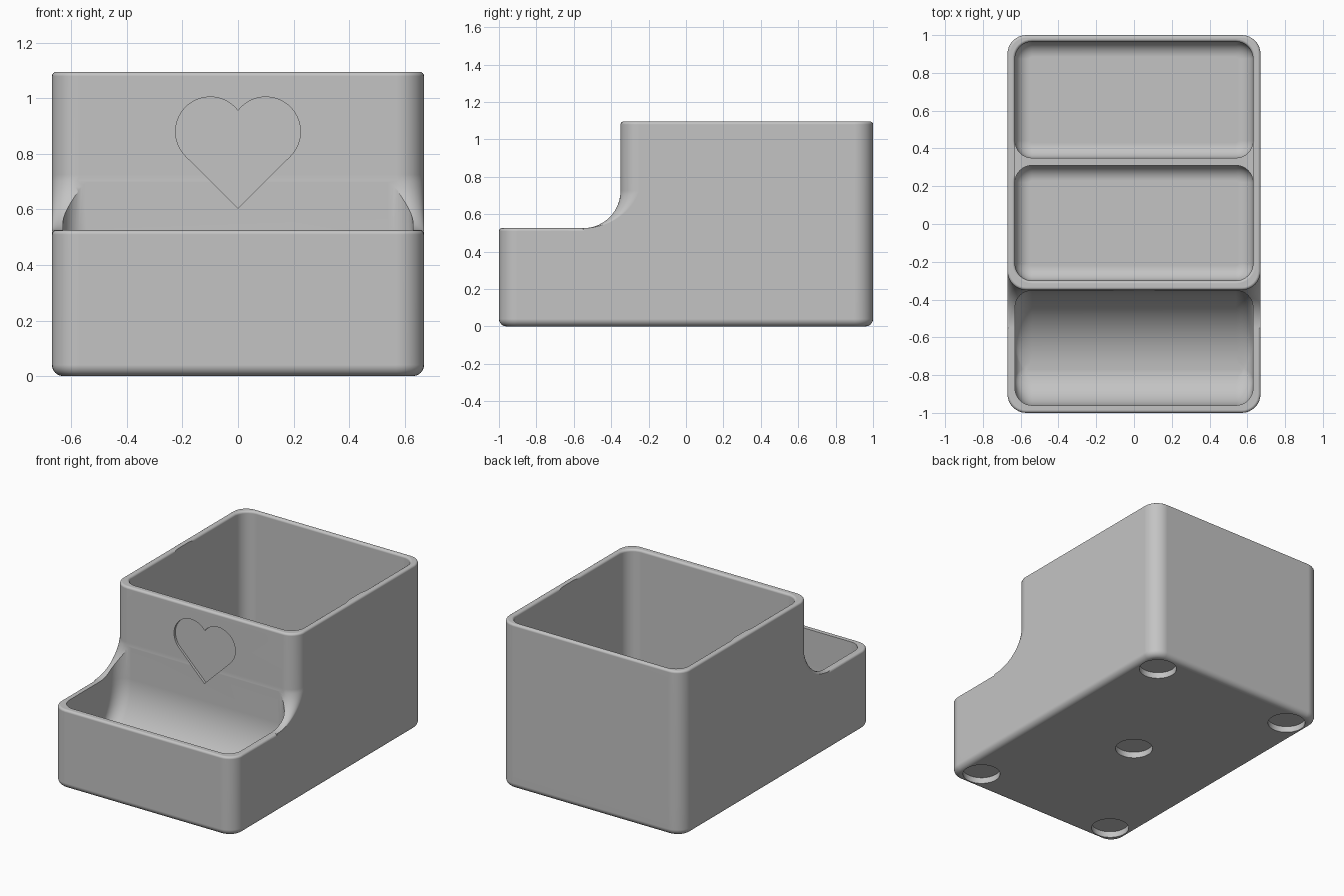
import bpy, bmesh, math

cube = bpy.data.objects.get("Cube")
if cube:
    bpy.data.objects.remove(cube, do_unlink=True)

HX, FRONT, BACK, STEP = 0.67, -1.0, 1.0, -0.35   # outer half width and depths
TRAY_Z, TOP_Z, FLOOR = 0.525, 1.095, 0.07        # heights
CORNER, SWEEP, RIM, WALL = 0.1, 0.2, 0.015, 0.04

grey = bpy.data.materials.new("plain_grey")
grey.use_nodes = True
grey.diffuse_color = (0.55, 0.55, 0.55, 1)
grey.node_tree.nodes["Principled BSDF"].inputs["Base Color"].default_value = (0.55, 0.55, 0.55, 1)


def rounded_rect(z, hx, y0, y1, rf, rb, n=9):
    """Plan outline with separate front and rear corner radii."""
    pts = []
    corners = [(hx - rf, y0 + rf, rf, 270), (hx - rb, y1 - rb, rb, 0),
               (rb - hx, y1 - rb, rb, 90), (rf - hx, y0 + rf, rf, 180)]
    for cx, cy, r, start in corners:
        for i in range(n):
            a = math.radians(start + 90 * i / (n - 1))
            pts.append((cx + r * math.cos(a), cy + r * math.sin(a), z))
    return pts


def loft(name, rings):
    """Closed solid through a stack of equal-length outlines."""
    bm = bmesh.new()
    loops = [[bm.verts.new(p) for p in ring] for ring in rings]
    count = len(loops[0])
    for low, high in zip(loops, loops[1:]):
        for i in range(count):
            j = (i + 1) % count
            bm.faces.new((low[i], low[j], high[j], high[i]))
    bm.faces.new(loops[0][::-1])
    bm.faces.new(loops[-1])
    bmesh.ops.recalc_face_normals(bm, faces=bm.faces)
    mesh = bpy.data.meshes.new(name)
    bm.to_mesh(mesh)
    bm.free()
    mesh.materials.append(grey)
    obj = bpy.data.objects.new(name, mesh)
    bpy.context.collection.objects.link(obj)
    return obj


def activate(obj):
    bpy.ops.object.select_all(action='DESELECT')
    obj.select_set(True)
    bpy.context.view_layer.objects.active = obj


def combine(target, other, operation):
    """Apply a boolean and discard the helper."""
    other.hide_render = True
    mod = target.modifiers.new("combine", 'BOOLEAN')
    mod.operation, mod.object, mod.solver = operation, other, 'EXACT'
    activate(target)
    bpy.ops.object.modifier_apply(modifier=mod.name)
    bpy.data.objects.remove(other, do_unlink=True)


def inset(h, r):
    """Horizontal inset of a rounded bottom edge at height h."""
    return r - math.sqrt(max(0, h * (2 * r - h))) if h < r else 0


def outer_ring(z, d, y0=FRONT, rf=CORNER):
    return rounded_rect(z, HX - d, y0 + d, BACK - d, max(rf - d, 0.004), CORNER - d)


def rim_rings(z, y0):
    steps = [math.pi / 2 * i / 4 for i in range(5)]
    return [outer_ring(z - RIM + RIM * math.sin(a), RIM * (1 - math.cos(a)), y0) for a in steps]


def cavity(name, y0, y1, top, r_front, r_back, r_side, flare):
    """Compartment cutter with a rounded floor and an optional softened mouth."""
    biggest = max(r_front, r_back)
    rings = []
    for i in range(17):
        h = biggest * (1 - math.cos(math.pi / 2 * i / 16))
        a, b, s = inset(h, r_front), inset(h, r_back), inset(h, r_side)
        r = min(CORNER - 0.01 - s, (y1 - b - y0 - a) / 2.05)
        rings.append(rounded_rect(FLOOR + h, HX - WALL - s, y0 + a, y1 - b, r, r))
    r = CORNER - 0.01
    if flare:
        for i in range(5):
            t = math.pi / 2 * i / 4
            d = RIM * (1 - math.cos(t))
            rings.append(rounded_rect(top - RIM + RIM * math.sin(t), HX - WALL + d,
                                      y0 - d, y1 + d, r + d, r + d))
        top += 0.05
        rings.append(rounded_rect(top, HX - WALL + RIM, y0 - RIM, y1 + RIM, r + RIM, r + RIM))
    else:
        rings.append(rounded_rect(top, HX - WALL, y0, y1, r, r))
    return loft(name, rings)


# Low body with rounded bottom edge and front rim
bottom = [outer_ring(h, inset(h, 0.04))
          for h in [0.04 * (1 - math.cos(math.pi / 2 * i / 6)) for i in range(7)]]
organizer = loft("desk_organizer", bottom + rim_rings(TRAY_Z, FRONT))

# Tall rear body, sweeping down into the low tray sides
sweep = [outer_ring(0.2, 0, STEP - SWEEP, 0.004)]
for i in range(15):
    a = math.pi / 2 * i / 14
    sweep.append(outer_ring(TRAY_Z + SWEEP * (1 - math.cos(a)), 0,
                            STEP - SWEEP * (1 - math.sin(a)), max(0.004, CORNER * i / 14)))
combine(organizer, loft("rear_body", sweep + rim_rings(TOP_Z, STEP)), 'UNION')

# Compartments: scooped front tray, then two deep bins
combine(organizer, cavity("tray_cutter", -0.96, -0.352, 0.77, 0.18, 0.42, 0.06, False), 'DIFFERENCE')
for name, y0, y1 in (("middle_cutter", -0.30, 0.31), ("back_cutter", 0.35, 0.965)):
    combine(organizer, cavity(name, y0, y1, TOP_Z, 0.08, 0.08, 0.08, True), 'DIFFERENCE')

# Lower the divider between the two bins
divider_gap = [rounded_rect(z, HX - WALL, 0.18, 0.48, 0.004, 0.004) for z in (0.6, 1.2)]
combine(organizer, loft("divider_cutter", divider_gap), 'DIFFERENCE')

# Shallow heart recess on the front of the tall body
half = []
for i in range(25):
    a = math.radians(-45 + 188.13 * i / 24)
    half.append((0.1 + 0.125 * math.cos(a), 0.88 + 0.125 * math.sin(a)))
half[-1] = (0, half[-1][1])
outline = [(0, 0.605)] + half + [(-x, z) for x, z in half[-2::-1]]
heart = loft("heart_cutter", [[(x, y, z) for x, z in outline] for y in (-0.4, -0.335)])
combine(organizer, heart, 'DIFFERENCE')

# Round foot recesses under the base
for x, y in [(0, 0)] + [(sx * 0.52, sy * 0.85) for sx in (-1, 1) for sy in (-1, 1)]:
    circle = [(x + 0.115 * math.cos(math.tau * i / 40), y + 0.115 * math.sin(math.tau * i / 40))
              for i in range(40)]
    foot = loft("foot_cutter", [[(px, py, z) for px, py in circle] for z in (-0.05, 0.04)])
    combine(organizer, foot, 'DIFFERENCE')

# Smooth rounded surfaces, crisp edges
activate(organizer)
bpy.ops.object.shade_smooth_by_angle(angle=math.radians(30))
weighted = organizer.modifiers.new("weighted_normals", 'WEIGHTED_NORMAL')
weighted.keep_sharp = True
